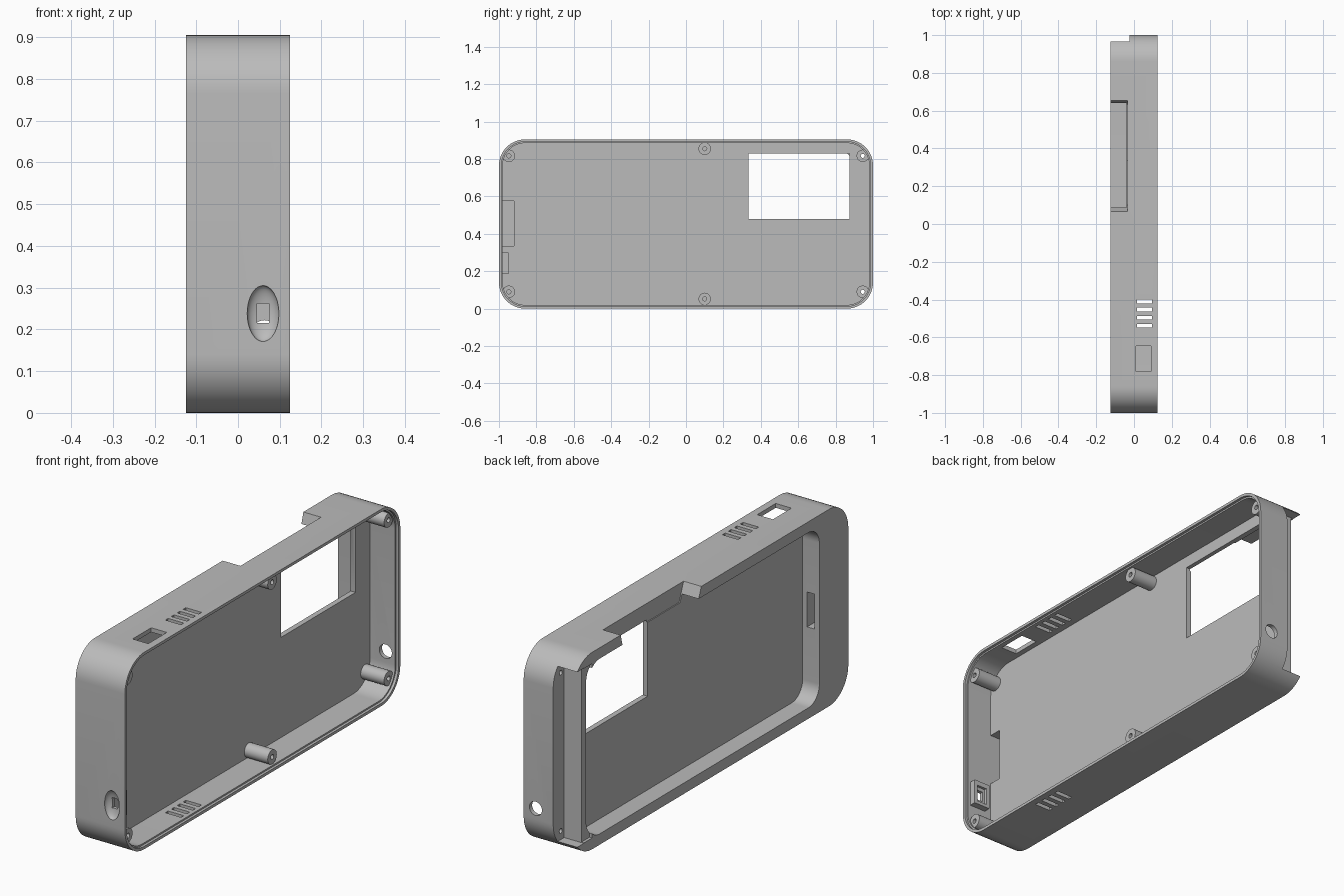
import bpy, bmesh, math
from mathutils import Vector, Matrix

default = bpy.data.objects.get("Cube")
if default:
    bpy.data.objects.remove(default, do_unlink=True)

grey = bpy.data.materials.new("plain_grey")
grey.use_nodes = True
colour = (0.5, 0.5, 0.5, 1)
grey.diffuse_color = colour
grey.node_tree.nodes["Principled BSDF"].inputs["Base Color"].default_value = colour

HEIGHT = 0.905
MID = HEIGHT / 2


def make(name, bm):
    bmesh.ops.recalc_face_normals(bm, faces=bm.faces)
    mesh = bpy.data.meshes.new(name)
    bm.to_mesh(mesh)
    bm.free()
    mesh.materials.append(grey)
    obj = bpy.data.objects.new(name, mesh)
    bpy.context.collection.objects.link(obj)
    return obj


def prism(name, points, x0, x1):
    """Extrude a (y, z) outline along x."""
    bm = bmesh.new()
    face = bm.faces.new([bm.verts.new((x0, y, z)) for y, z in points])
    out = bmesh.ops.extrude_face_region(bm, geom=[face])
    verts = [v for v in out["geom"] if isinstance(v, bmesh.types.BMVert)]
    bmesh.ops.translate(bm, verts=verts, vec=(x1 - x0, 0, 0))
    return make(name, bm)


def rounded(y0, y1, z0, z1, r, steps=14):
    corners = [(y1 - r, z1 - r), (y0 + r, z1 - r), (y0 + r, z0 + r), (y1 - r, z0 + r)]
    pts = []
    for i, (cy, cz) in enumerate(corners):
        for k in range(steps + 1):
            a = math.pi / 2 * (i + k / steps)
            pts.append((cy + r * math.cos(a), cz + r * math.sin(a)))
    return pts


def box(name, x, y, z):
    return prism(name, [(y[0], z[0]), (y[1], z[0]), (y[1], z[1]), (y[0], z[1])], *x)


def rod(name, centre, radius, length, axis, sides=32):
    bm = bmesh.new()
    turn = Vector((0, 0, 1)).rotation_difference(Vector(axis)).to_matrix().to_4x4()
    bmesh.ops.create_cone(bm, cap_ends=True, segments=sides, radius1=radius, radius2=radius,
                          depth=length, matrix=Matrix.Translation(centre) @ turn)
    return make(name, bm)


def combine(target, tool, operation="DIFFERENCE"):
    """Apply a boolean and discard the tool."""
    tool.hide_render = True
    mod = target.modifiers.new("boolean", "BOOLEAN")
    mod.object, mod.operation, mod.solver = tool, operation, "EXACT"
    bpy.context.view_layer.update()
    graph = bpy.context.evaluated_depsgraph_get()
    mesh = bpy.data.meshes.new_from_object(target.evaluated_get(graph))
    target.modifiers.clear()
    target.data = mesh
    bpy.data.objects.remove(tool, do_unlink=True)


def smooth(obj):
    bpy.ops.object.select_all(action="DESELECT")
    obj.select_set(True)
    bpy.context.view_layer.objects.active = obj
    bpy.ops.object.shade_smooth_by_angle(angle=math.radians(30))


# Outer shell with the electronics bay and its stepped rim
shell = prism("case_shell", rounded(-1, 1, 0, HEIGHT, 0.14), -0.125, 0.125)
combine(shell, prism("bay", rounded(-0.98, 0.98, 0.02, HEIGHT - 0.02, 0.12), -0.015, 0.3))
combine(shell, prism("rim", rounded(-0.987, 0.987, 0.013, HEIGHT - 0.013, 0.127), 0.113, 0.3))

# Device recess, open end slot and lowered ridge between them
combine(shell, prism("recess", rounded(-0.79, 0.885, 0.05, HEIGHT - 0.05, 0.08), -0.3, -0.04))
combine(shell, box("end_slot", (-0.3, -0.025), (0.92, 1.2), (0.05, HEIGHT - 0.05)))
combine(shell, box("ridge_trim", (-0.3, -0.112), (0.86, 1.1), (0.052, HEIGHT - 0.052)))

# Window through the floor
combine(shell, box("window", (-0.08, 0.02), (0.335, 0.875), (0.48, 0.83)))

# Tapered notch in the top edge
notch = [(0.05, 0.95), (0.1, 0.82), (0.63, 0.82), (0.665, 0.95)]
combine(shell, prism("notch", notch, -0.3, -0.035))

# Cable pocket and its passage into the recess
combine(shell, box("pocket", (-0.1, 0.0), (-0.98, -0.92), (0.335, 0.575)))
combine(shell, box("passage", (-0.1, -0.063), (-0.95, -0.75), (0.375, 0.535)))

# Vent slits through top and bottom, switch opening in the top
for i in range(4):
    y = -0.41 - i * 0.043
    combine(shell, box("vent", (0.015, 0.095), (y - 0.01, y + 0.01), (-0.1, 1)))
combine(shell, box("switch_opening", (0.01, 0.09), (-0.78, -0.645), (0.8, 1)))

# Connector block inside the front, scooped outside and pierced
combine(shell, box("block", (0.018, 0.1), (-0.99, -0.95), (0.185, 0.3)), "UNION")
bm = bmesh.new()
bmesh.ops.create_uvsphere(bm, u_segments=40, v_segments=20, radius=1,
                          matrix=Matrix.Translation((0.06, -1, 0.238))
                          @ Matrix.Diagonal((0.038, 0.024, 0.067, 1)))
combine(shell, make("scoop", bm))
combine(shell, box("port", (0.046, 0.074), (-1.1, -0.9), (0.215, 0.262)))
combine(shell, box("port_seat", (0.035, 0.085), (-0.962, -0.9), (0.2, 0.278)))

# Round cable hole in the back end
combine(shell, rod("cable_hole", (0.064, 1, 0.19), 0.032, 0.2, (0, 1, 0)))

# Screw posts with bores; the two by the end slot are bored right through
spots = [(y, z) for y in (-0.947, 0.945) for z in (0.09, 0.817)] + [(0.1, 0.052), (0.1, 0.855)]
for i, (y, z) in enumerate(spots):
    through = y > 0.5
    post = rod(f"screw_post_{i + 1}", (0.043, y, z), 0.033, 0.122, (1, 0, 0))
    combine(post, rod("bore", (0.06, y, z), 0.011, 0.3 if through else 0.13, (1, 0, 0), 20))
    if through:
        combine(shell, rod("bore", (0, y, z), 0.011, 0.1, (1, 0, 0), 20))
    smooth(post)
smooth(shell)
